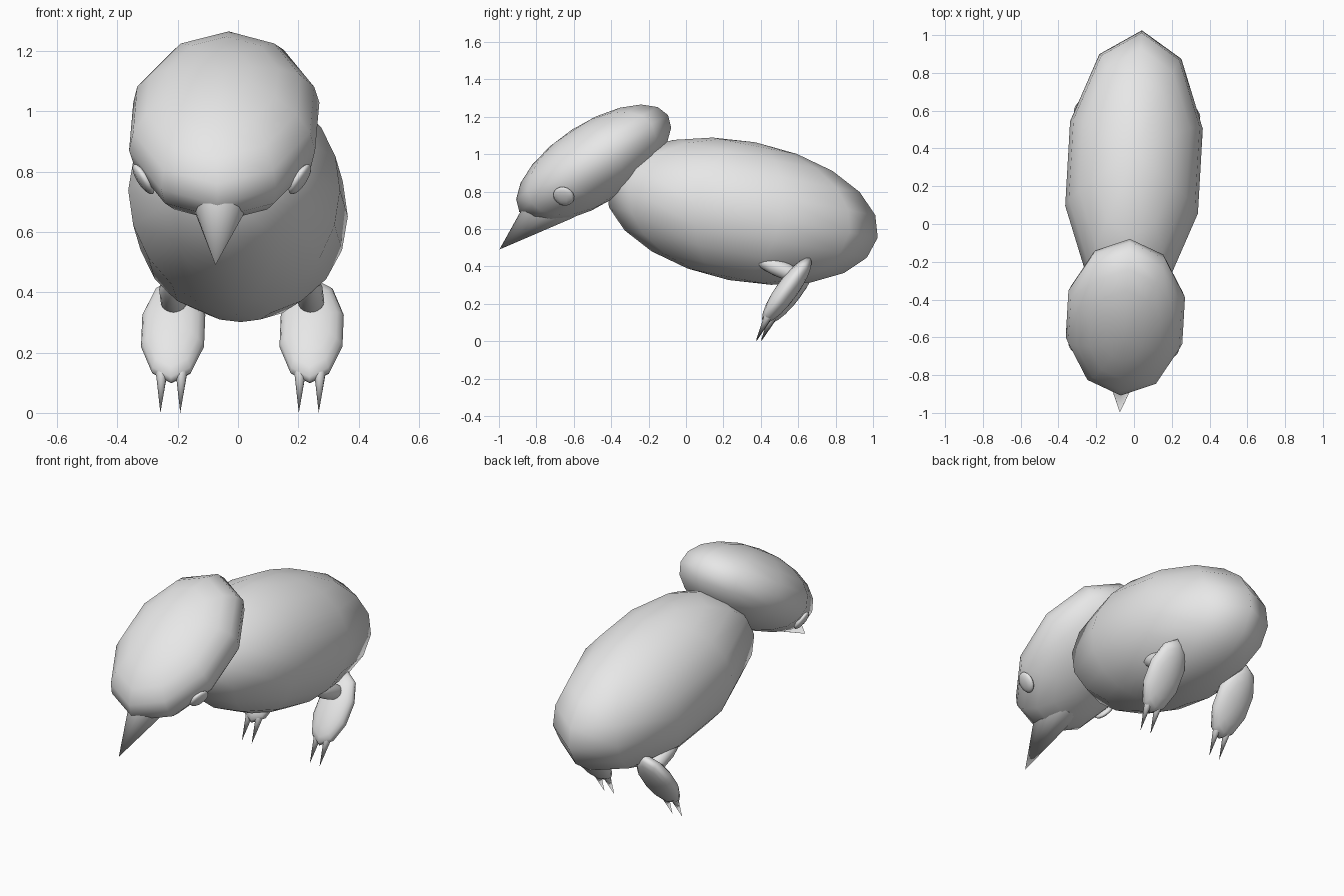
import bpy
import math
from mathutils import Matrix, Vector

if "Cube" in bpy.data.objects:
    bpy.data.objects.remove(bpy.data.objects["Cube"], do_unlink=True)

grey = bpy.data.materials.new("plain grey")
grey.use_nodes = True
grey.diffuse_color = (0.8, 0.8, 0.8, 1)
grey.node_tree.nodes["Principled BSDF"].inputs["Base Color"].default_value = (0.8, 0.8, 0.8, 1)

# The whole animal stands slightly turned about the middle of its body
STANCE = Matrix.Translation((0, 0.3, 0)) @ Matrix.Rotation(math.radians(-3.3), 4, "Z")


def finish(name, matrix):
    ob = bpy.context.object
    ob.name = ob.data.name = name
    ob.data.transform(STANCE @ matrix)
    ob.data.materials.append(grey)
    for face in ob.data.polygons:
        face.use_smooth = len(face.vertices) < 5
    return ob


def ellipsoid(name, centre, radii, pitch, roll=0, turn=0):
    bpy.ops.mesh.primitive_uv_sphere_add(segments=10, ring_count=10, radius=1)
    spin = (Matrix.Rotation(math.radians(turn), 4, "Z")
            @ Matrix.Rotation(math.radians(roll), 4, "Y")
            @ Matrix.Rotation(math.radians(pitch), 4, "X"))
    return finish(name, Matrix.Translation(centre) @ spin @ Matrix.Diagonal((*radii, 1)))


def spike(name, base, tip, width, depth, sides=10):
    base, tip = Vector(base), Vector(tip)
    axis = tip - base
    bpy.ops.mesh.primitive_cone_add(vertices=sides, radius1=1, radius2=0, depth=1)
    across = Vector((1, 0, 0))
    up = axis.normalized()
    side = up.cross(across).normalized()
    spin = Matrix((up.cross(side) * -1, side, up)).transposed().to_4x4()
    return finish(name, Matrix.Translation((base + tip) / 2) @ spin
                  @ Matrix.Diagonal((width, depth, axis.length, 1)))


# Body, head and beak
ellipsoid("body", (0, 0, 0.695), (0.37, 0.74, 0.375), -11)
ellipsoid("head", (0, -0.795, 0.95), (0.325, 0.475, 0.215), 33)
spike("beak", (0, -0.995, 0.765), (0, -1.3, 0.49), 0.12, 0.14, 16)

# Eyes, legs and feet on both sides
for label, s in (("left", 1), ("right", -1)):
    ellipsoid(label + "_eye", (s * 0.26, -0.94, 0.775), (0.02, 0.058, 0.058),
              0, roll=s * 33, turn=-s * 12)
    ellipsoid(label + "_leg", (s * 0.228, 0.21, 0.39), (0.046, 0.15, 0.046), -24)
    ellipsoid(label + "_foot", (s * 0.23, 0.253, 0.272), (0.11, 0.212, 0.058), 54)
    for toe, shift in (("inner", -0.033), ("outer", 0.033)):
        x = s * (0.23 + shift)
        spike(f"{label}_{toe}_toe", (x, 0.165, 0.155), (x, 0.088, 0), 0.023, 0.025)
